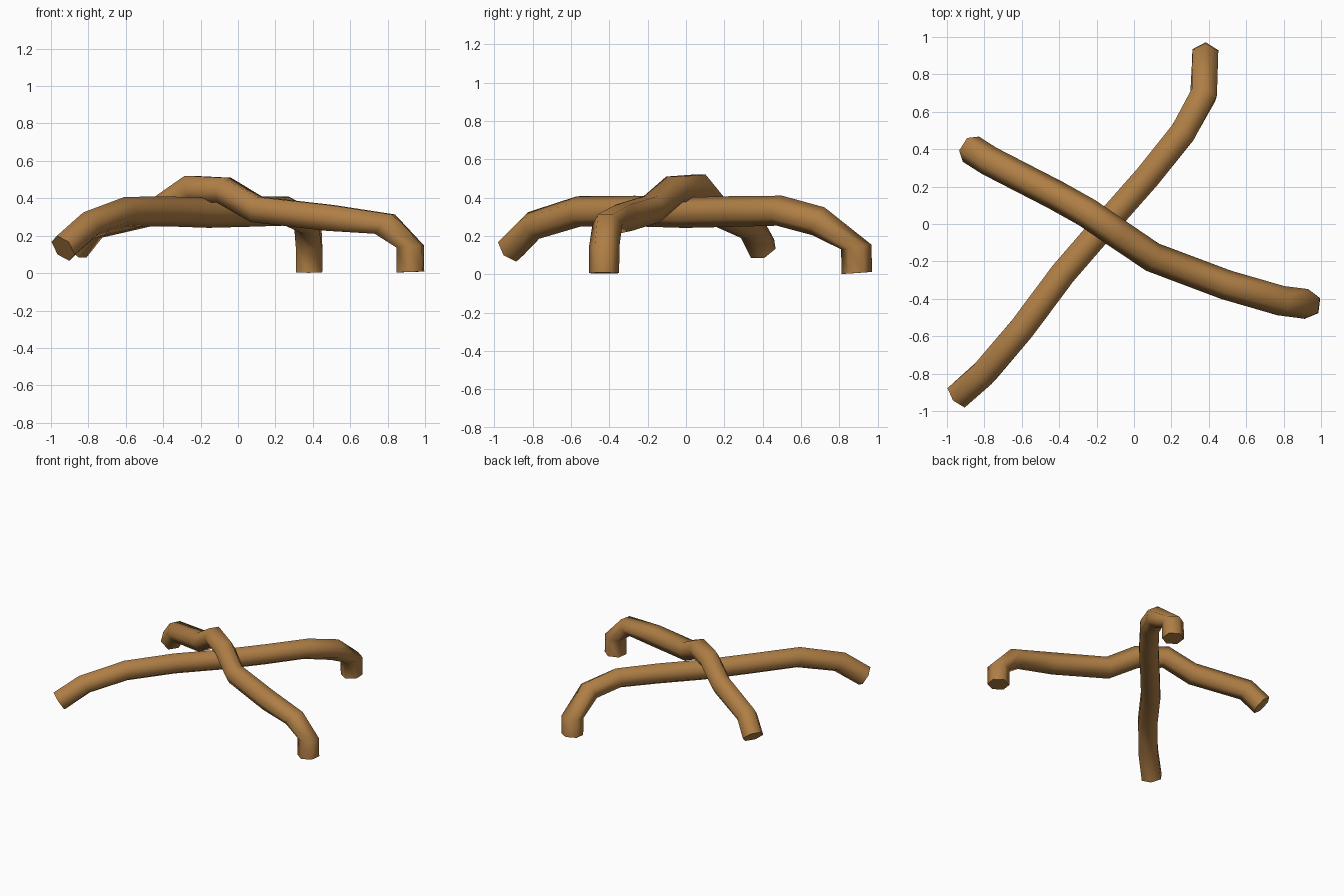
import bpy, bmesh
from math import radians, sin, cos, pi
from mathutils import Vector

if "Cube" in bpy.data.objects:
    bpy.data.objects.remove(bpy.data.objects["Cube"])

wood = bpy.data.materials.new("warm brown")
wood.diffuse_color = (0.43, 0.21, 0.06, 1)
wood.use_nodes = True
wood.node_tree.nodes["Principled BSDF"].inputs["Base Color"].default_value = wood.diffuse_color

SIDES, RADIUS = 6, 0.08


def bent_tube(name, path, roll):
    """Sweep a hexagon along points (x, y, z, pitch in degrees)."""
    bm = bmesh.new()
    pts = [Vector(p[:3]) for p in path]
    rings, heading = [], None
    for i, p in enumerate(pts):
        # horizontal heading, kept from the previous ring on vertical stretches
        h = pts[min(i + 1, len(pts) - 1)] - pts[max(i - 1, 0)]
        h.z = 0
        if h.length > 0.06:
            heading = h.normalized()
        pitch = radians(path[i][3])
        side = Vector((heading.y, -heading.x, 0))
        up = Vector((0, 0, 1)) * cos(pitch) - heading * sin(pitch)
        ring = []
        for k in range(SIDES):
            a = 2 * pi * k / SIDES + roll
            ring.append(bm.verts.new(p + RADIUS * (cos(a) * side + sin(a) * up)))
        rings.append(ring)
    # smooth walls
    for a, b in zip(rings, rings[1:]):
        for k in range(SIDES):
            n = (k + 1) % SIDES
            bm.faces.new((a[k], a[n], b[n], b[k])).smooth = True
    # flat end caps
    bm.faces.new(rings[0])
    bm.faces.new(rings[-1])
    bmesh.ops.recalc_face_normals(bm, faces=bm.faces[:])
    mesh = bpy.data.meshes.new(name)
    bm.to_mesh(mesh)
    bm.free()
    mesh.materials.append(wood)
    obj = bpy.data.objects.new(name, mesh)
    bpy.context.collection.objects.link(obj)
    return obj


# lower root, running front left to back right, ridge on top
bent_tube("lower_root", [
    (-0.935, -0.915, 0.133, 33),
    (-0.80, -0.795, 0.255, 30),
    (-0.60, -0.56, 0.328, 8),
    (-0.38, -0.265, 0.33, 0),
    (-0.155, -0.005, 0.322, 0),
    (0.07, 0.25, 0.328, 0),
    (0.26, 0.487, 0.332, -12),
    (0.372, 0.69, 0.277, -25),
    (0.38, 0.888, 0.143, -81),
    (0.38, 0.892, 0.007, -86),
], pi / 2)

# upper root, humping over the lower one, flat on top
bent_tube("upper_root", [
    (-0.872, 0.40, 0.133, 45),
    (-0.775, 0.338, 0.25, 30),
    (-0.42, 0.155, 0.335, 15),
    (-0.25, 0.06, 0.453, 14),
    (-0.075, -0.06, 0.443, -15),
    (0.10, -0.178, 0.34, -15),
    (0.492, -0.325, 0.295, -6),
    (0.785, -0.41, 0.262, -42),
    (0.92, -0.427, 0.143, -85),
    (0.922, -0.428, 0.006, -88),
], 0)
